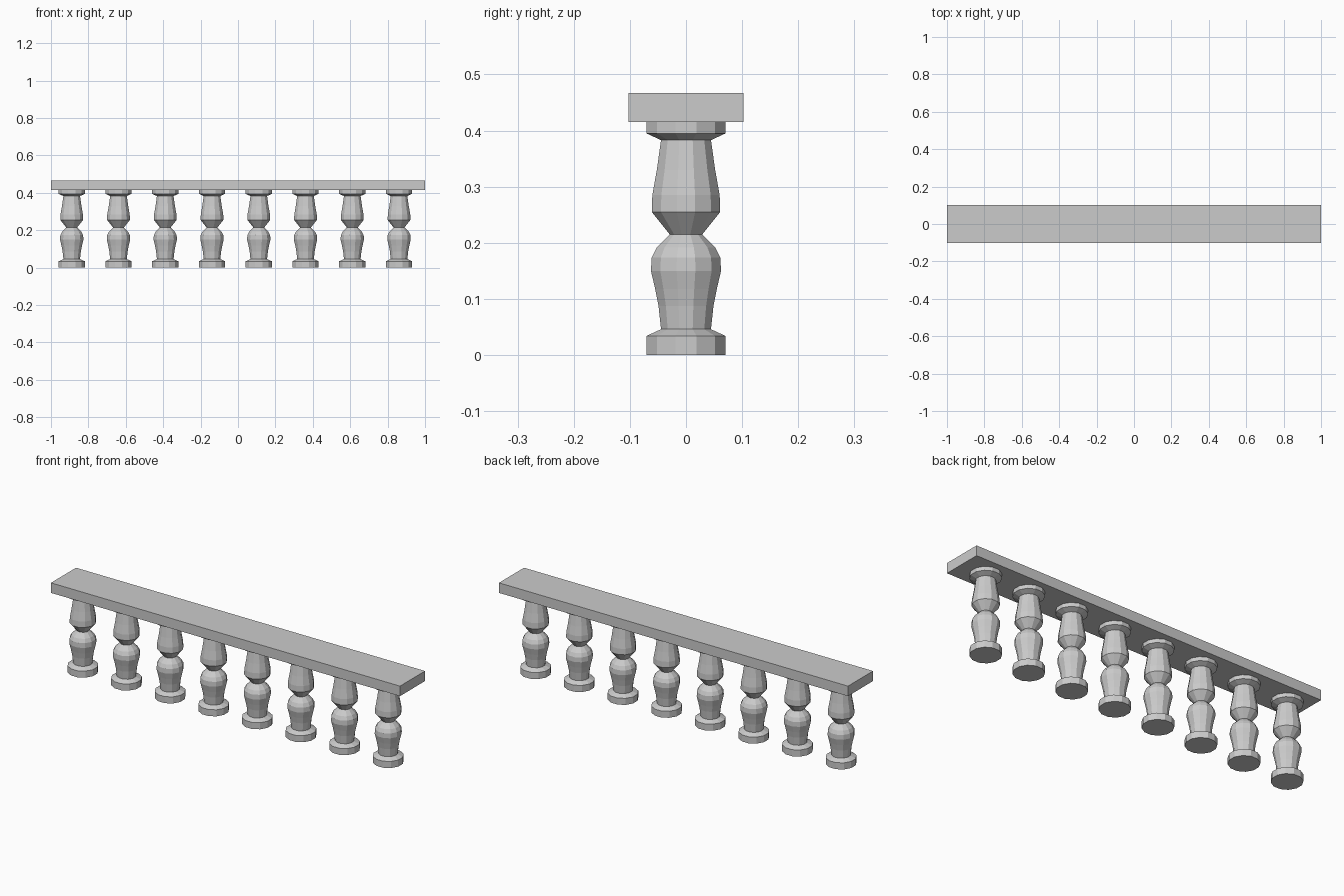
import bpy
import bmesh
from math import cos, sin, radians

cube = bpy.data.objects.get("Cube")
if cube:
    bpy.data.objects.remove(cube, do_unlink=True)

# Single stone colour
stone = bpy.data.materials.new("grey stone")
stone.use_nodes = True
colour = (0.6, 0.6, 0.6, 1)
stone.diffuse_color = colour
stone.node_tree.nodes["Principled BSDF"].inputs["Base Color"].default_value = colour

SIDES = 12
FLAT = cos(radians(15))  # half width of the polygon relative to its corner radius

# Baluster outline: half width, height
PROFILE = [
    (0.0705, 0), (0.0705, 0.034), (0.0445, 0.046),
    (0.049, 0.0875), (0.055, 0.118), (0.0625, 0.15), (0.061, 0.174),
    (0.052, 0.192), (0.029, 0.215),
    (0.061, 0.255), (0.06, 0.285), (0.052, 0.33), (0.0445, 0.383),
    (0.0705, 0.395), (0.0705, 0.415),
]


def finish(bm, name):
    bmesh.ops.recalc_face_normals(bm, faces=bm.faces)
    mesh = bpy.data.meshes.new(name)
    bm.to_mesh(mesh)
    bm.free()
    mesh.materials.append(stone)
    return mesh


def add(name, mesh, location):
    obj = bpy.data.objects.new(name, mesh)
    obj.location = location
    bpy.context.collection.objects.link(obj)
    return obj


def turned_mesh():
    bm = bmesh.new()
    rings = []
    for width, z in PROFILE:
        r = width / FLAT
        angles = [radians(15 + 360 * i / SIDES) for i in range(SIDES)]
        rings.append([bm.verts.new((r * cos(a), r * sin(a), z)) for a in angles])
    for low, high in zip(rings, rings[1:]):
        for i in range(SIDES):
            j = (i + 1) % SIDES
            bm.faces.new((low[i], low[j], high[j], high[i]))
    bm.faces.new(rings[0])
    bm.faces.new(rings[-1])
    return finish(bm, "baluster")


# Row of eight balusters sharing one mesh, set slightly off centre
baluster = turned_mesh()
for i in range(8):
    add(f"baluster_{i + 1}", baluster, (-0.889 + 0.25 * i, 0, 0))

# Handrail slab
bm = bmesh.new()
bmesh.ops.create_cube(bm, size=1)
bmesh.ops.scale(bm, vec=(2, 0.205, 0.052), verts=bm.verts)
add("handrail", finish(bm, "handrail"), (0, 0, 0.441))
